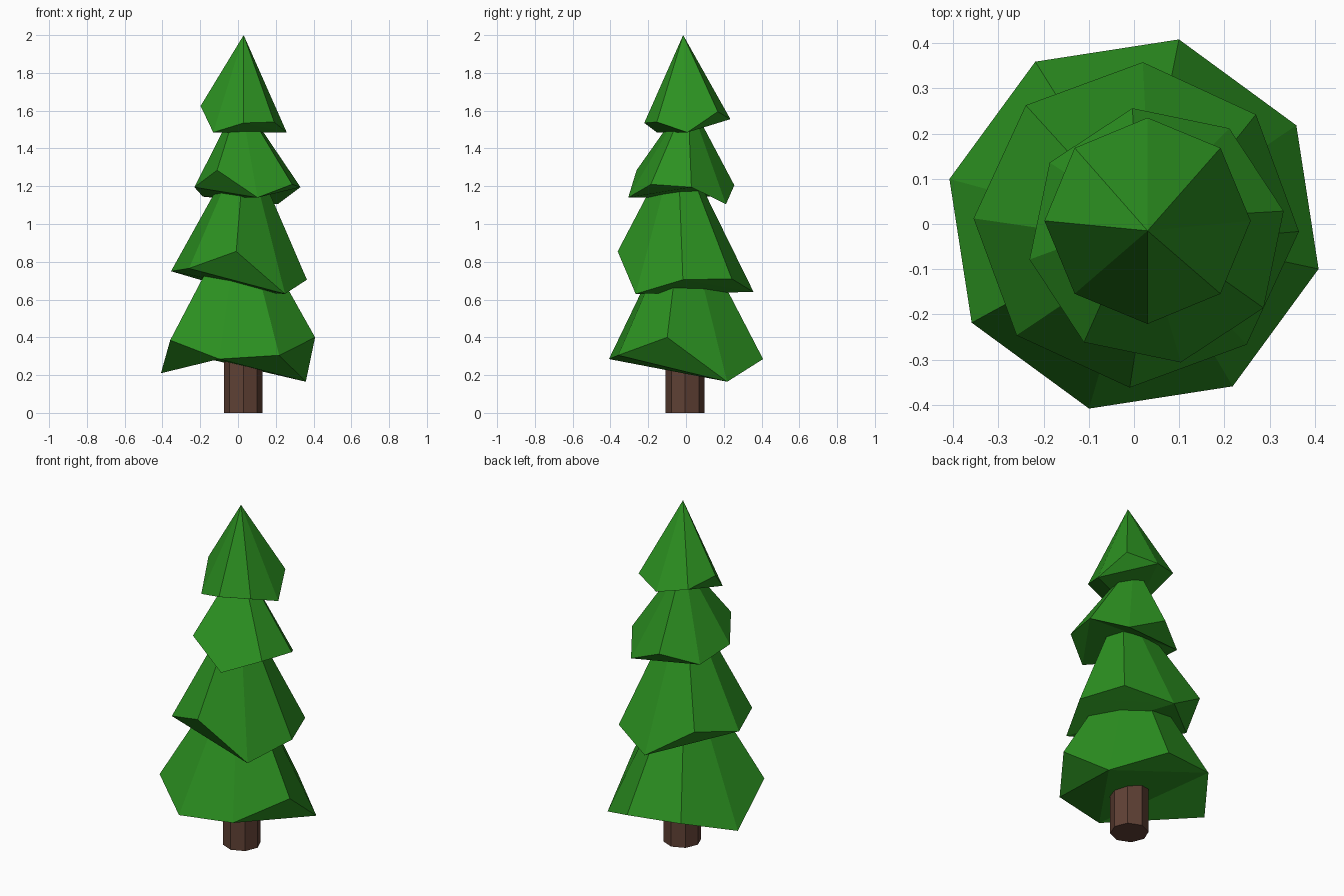
import bpy
import bmesh
from math import cos, sin, radians, tau

cube = bpy.data.objects.get("Cube")
if cube:
    bpy.data.objects.remove(cube, do_unlink=True)


def make_material(name, rgb):
    mat = bpy.data.materials.new(name)
    mat.use_nodes = True
    color = (*rgb, 1.0)
    mat.diffuse_color = color
    mat.node_tree.nodes["Principled BSDF"].inputs["Base Color"].default_value = color
    return mat


leaf_green = make_material("leaf green", (0.025, 0.284, 0.015))
bark_brown = make_material("bark brown", (0.115, 0.052, 0.035))


def finish(name, bm, mat):
    mesh = bpy.data.meshes.new(name)
    bm.to_mesh(mesh)
    bm.free()
    mesh.materials.append(mat)
    obj = bpy.data.objects.new(name, mesh)
    bpy.context.collection.objects.link(obj)
    return obj


def ring(bm, center, radius, start, heights):
    """Regular polygon seen from above, with its own height at every corner."""
    n = len(heights)
    return [bm.verts.new((center[0] + radius * cos(radians(start) + tau * i / n),
                          center[1] + radius * sin(radians(start) + tau * i / n), z))
            for i, z in enumerate(heights)]


# Folds of the underside, counted from a tier's first cut-off corner
UNDERSIDE = ((7, 0, 1), (6, 7, 1), (1, 2, 3), (1, 3, 6), (3, 4, 6), (4, 5, 6))


def foliage_tier(name, apex, center, radius, start, fold, heights):
    """Eight-sided cone with an uneven rim and a folded underside."""
    bm = bmesh.new()
    rim = ring(bm, center, radius, start, heights)
    tip = bm.verts.new(apex)
    for i, v in enumerate(rim):
        bm.faces.new((v, rim[(i + 1) % 8], tip))
    for corners in UNDERSIDE:
        bm.faces.new([rim[(c + fold) % 8] for c in reversed(corners)])
    return finish(name, bm, leaf_green)


# Foliage, from the tip down; rim heights run counterclockwise
foliage_tier("top_foliage", (0.03, -0.015, 2.0), (0.03, 0.007), 0.228, 0, 7,
             (1.485, 1.595, 1.555, 1.585, 1.625, 1.485, 1.535, 1.54))
foliage_tier("upper_foliage", (0.01, 0.01, 1.67), (0.05, -0.025), 0.286, 10.8, 5,
             (1.195, 1.105, 1.205, 1.145, 1.195, 1.285, 1.14, 1.21))
foliage_tier("middle_foliage", (0.04, -0.045, 1.46), (0.005, -0.002), 0.36, -2.3, 1,
             (0.705, 0.71, 0.64, 0.81, 0.75, 0.765, 0.855, 0.63))
foliage_tier("bottom_foliage", (0.015, -0.015, 1.1), (0.0, 0.0), 0.42, -13.7, 0,
             (0.40, 0.165, 0.285, 0.30, 0.21, 0.385, 0.285, 0.305))

# Trunk: straight octagonal post running up into the foliage
bm = bmesh.new()
low = ring(bm, (0.028, -0.005), 0.103, 0, [0.0] * 8)
high = ring(bm, (0.028, -0.005), 0.103, 0, [0.45] * 8)
for i in range(8):
    j = (i + 1) % 8
    bm.faces.new((low[i], low[j], high[j], high[i]))
bm.faces.new(low[::-1])
bm.faces.new(high)
finish("trunk", bm, bark_brown)
